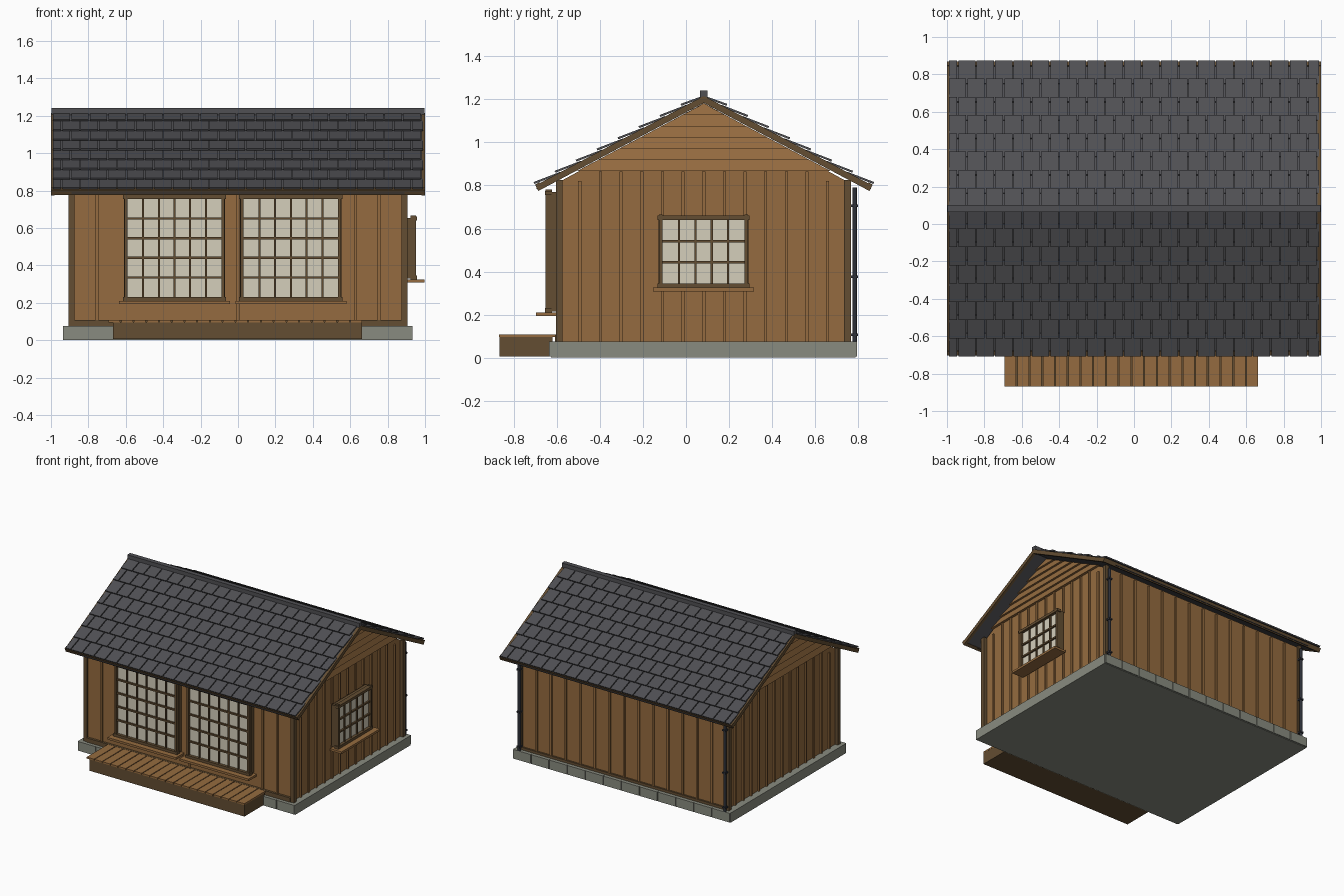
import bpy, bmesh, math

if "Cube" in bpy.data.objects:
    bpy.data.objects.remove(bpy.data.objects["Cube"])

def material(name, rgb):
    m = bpy.data.materials.new(name)
    m.diffuse_color = (*rgb, 1)
    m.use_nodes = True
    m.node_tree.nodes["Principled BSDF"].inputs["Base Color"].default_value = m.diffuse_color
    return m

WOOD = material("warm wood", (0.30, 0.148, 0.05))
TRIM = material("dark wood trim", (0.125, 0.075, 0.032))
GLASS = material("pale glass", (0.66, 0.62, 0.50))
STONE = material("grey stone", (0.25, 0.26, 0.215))
ROOF = material("dark shingle", (0.080, 0.080, 0.088))
PIPE = material("black metal", (0.025, 0.028, 0.038))

def flat(x, y, z):
    return (x, y, z)

def finish(name, bm, mat):
    bmesh.ops.recalc_face_normals(bm, faces=bm.faces)
    me = bpy.data.meshes.new(name)
    bm.to_mesh(me)
    bm.free()
    me.materials.append(mat)
    ob = bpy.data.objects.new(name, me)
    bpy.context.collection.objects.link(ob)
    return ob

def hexa(bm, bottom, top):
    """Solid between two matching point loops."""
    b = [bm.verts.new(p) for p in bottom]
    t = [bm.verts.new(p) for p in top]
    bm.faces.new(b)
    bm.faces.new(t)
    n = len(b)
    for i in range(n):
        bm.faces.new((b[i], b[(i + 1) % n], t[(i + 1) % n], t[i]))

def boxes(name, items, mat, to=flat):
    """One object from many boxes (x0, x1, y0, y1, z0, z1), mapped by 'to'."""
    bm = bmesh.new()
    for x0, x1, y0, y1, z0, z1 in items:
        c = [(x0, y0), (x1, y0), (x1, y1), (x0, y1)]
        hexa(bm, [to(x, y, z0) for x, y in c], [to(x, y, z1) for x, y in c])
    return finish(name, bm, mat)

# ---- foundation: core slab and block courses front and back
boxes("foundation", [(-0.935, 0.932, -0.628, 0.788, 0.0, 0.075)], STONE)
step = 1.867 / 12
boxes("foundation_blocks",
      [(-0.935 + i * step + 0.003, -0.935 + (i + 1) * step - 0.003, y0, y1, 0.004, 0.075)
       for i in range(12) for y0, y1 in ((-0.636, -0.626), (0.786, 0.796))], STONE)

# ---- walls with gable ends
RY, SLOPE = 0.083, 0.532          # ridge line y and roof pitch
bm = bmesh.new()
prof = [(-0.592, 0.07), (0.755, 0.07), (0.755, 0.815), (RY, 1.183), (-0.592, 0.815)]
hexa(bm, [(-0.88, y, z) for y, z in prof], [(0.88, y, z) for y, z in prof])
finish("walls", bm, WOOD)

# vertical battens on all four walls
n = 13
xs = [-0.88 + 1.76 * i / (n + 1) for i in range(1, n + 1)]
front_xs = [x for x in xs if not (-0.64 < x < -0.04 or 0.0 < x < 0.58)]
boxes("back_battens", [(x - 0.008, x + 0.008, 0.75, 0.765, 0.08, 0.80) for x in xs], WOOD)
boxes("front_battens", [(x - 0.008, x + 0.008, -0.602, -0.59, 0.08, 0.80) for x in front_xs], WOOD)
ys = [-0.59 + 1.345 * i / 14 for i in range(1, 14)]
boxes("left_battens", [(-0.892, -0.875, y - 0.007, y + 0.007, 0.075, 0.865) for y in ys[1:-1]]
      + [(-0.892, -0.875, y - 0.007, y + 0.007, 0.075, 0.82) for y in (ys[0], ys[-1])], WOOD)
right = []
for y in ys:
    top = 0.82 if y in (ys[0], ys[-1]) else 0.865
    spans = ((0.075, 0.33), (0.655, top)) if -0.13 < y < 0.29 else ((0.075, top),)
    right += [(0.875, 0.892, y - 0.007, y + 0.007, a, b) for a, b in spans]
boxes("right_battens", right, WOOD)

# lapped siding in the gables
bm = bmesh.new()
for side in (-1, 1):
    for i in range(6):
        z0, z1 = 0.867 + 0.052 * i, 0.867 + 0.052 * (i + 1)
        w0, w1 = (1.181 - z0) / SLOPE, max((1.181 - z1) / SLOPE, 0.002)
        sec = lambda x: [(side * x, RY - w0, z0), (side * x, RY + w0, z0)]
        tops = lambda x: [(side * x, RY + w1, z1), (side * x, RY - w1, z1)]
        hexa(bm, sec(0.875) + tops(0.875), sec(0.900) + tops(0.884))
finish("gable_siding", bm, WOOD)

# corner boards and base boards
boxes("corner_boards",
      [(min(s * 0.875, s * 0.905), max(s * 0.875, s * 0.905), y0, y1, 0.075, 0.825)
       for s in (-1, 1) for y0, y1 in ((-0.605, -0.573), (0.735, 0.767))], TRIM)
boxes("base_boards", [(-0.876, 0.876, -0.610, -0.59, 0.075, 0.108),
                      (-0.876, 0.876, 0.75, 0.768, 0.075, 0.095)], TRIM)

# ---- windows: u runs along the wall, d points outwards
def window(name, to, u0, u1, z0, z1, wall, cols, rows, sill_d):
    f, d1 = 0.024, wall + 0.052
    boxes(name + "_box", [(u0 + .006, u1 - .006, wall - .01, wall + .022, z0 + .004, z1 - .006)], TRIM, to)
    boxes(name + "_glass", [(u0 + .015, u1 - .015, wall + .02, wall + .029, z0 + .015, z1 - .015)], GLASS, to)
    e = 0.008
    boxes(name + "_frame",
          [(u0 + e, u0 + f, wall + .018, d1 - .003, z0, z1 + .006),
           (u1 - f, u1 - e, wall + .018, d1 - .003, z0, z1 + .006),
           (u0, u1, wall + .018, d1, z0, z0 + f - .004),
           (u0, u1, wall + .018, d1, z1 - f + .004, z1)], TRIM, to)
    a, b, c, d = u0 + f, u1 - f, z0 + f - .004, z1 - f + .004
    bars = [(a + (b - a) * i / cols - .005, a + (b - a) * i / cols + .005, wall + .025, wall + .04, c, d)
            for i in range(1, cols)]
    bars += [(a, b, wall + .025, wall + .042, c + (d - c) * i / rows - .006, c + (d - c) * i / rows + .006)
             for i in range(1, rows)]
    boxes(name + "_bars", bars, TRIM, to)
    boxes(name + "_sill", [(u0 - .02, u1 + .02, wall - .005, sill_d, z0 - .017, z0)], WOOD, to)

on_front = lambda u, d, z: (u, -d, z)
on_right = lambda u, d, z: (d, u, z)
window("front_window_left", on_front, -0.615, -0.064, 0.21, 0.775, 0.604, 6, 5, 0.698)
window("front_window_right", on_front, 0.006, 0.559, 0.21, 0.775, 0.604, 6, 5, 0.698)
window("side_window", on_right, -0.133, 0.296, 0.325, 0.66, 0.904, 5, 3, 0.998)

# ---- deck with planks
boxes("deck_skirt", [(-0.668, 0.663, -0.868, -0.62, 0.006, 0.096)], TRIM)
pitch = 1.362 / 20
boxes("deck_planks", [(-0.695 + i * pitch + .003, -0.695 + (i + 1) * pitch - .003, -0.87, -0.606, 0.095, 0.107)
                      for i in range(20)], WOOD)

# ---- roof: local coordinates x, distance down the slope, height off the slope
ang = math.atan(SLOPE)
C, S = math.cos(ang), math.sin(ang)
LEN, ROWS = 0.884, 8
for label, side in (("front", -1), ("back", 1)):
    to = lambda x, s, h, side=side: (x, RY + side * (s * C + h * S), 1.21 - s * S + h * C)
    boxes(label + "_roof_deck", [(-0.985, 0.985, 0.0, LEN - 0.01, -0.018, 0.0)], ROOF, to)
    boxes(label + "_bargeboards", [(-1.0, -0.98, 0.0, LEN, -0.023, 0.006),
                                   (0.98, 1.0, 0.0, LEN, -0.023, 0.006)], TRIM, to)
    boxes(label + "_fascia", [(-1.0, 1.0, LEN - 0.024, LEN, -0.022, 0.01)], TRIM, to)
    # staggered, lapped shingles
    bm = bmesh.new()
    ex, w, gap = LEN / ROWS, 0.0985, 0.0035
    for r in range(ROWS):
        s0, s1 = max(r * ex - 0.02, 0), (r + 1) * ex
        x = -0.992 - (w / 2 if r % 2 else 0)
        while x < 0.985:
            a, b = max(x, -0.992) + gap, min(x + w, 0.992) - gap
            if b - a > 0.01:
                lo = [to(a, s0, 0), to(b, s0, 0), to(b, s1, 0.014), to(a, s1, 0.014)]
                hi = [to(a, s0, .008), to(b, s0, .008), to(b, s1, .024), to(a, s1, .024)]
                hexa(bm, lo, hi)
            x += w
    finish(label + "_shingles", bm, ROOF)
    yg = RY + side * 0.765
    boxes(label + "_gutter", [(-0.89, 0.89, yg - 0.012, yg + 0.012, 0.783, 0.80)], PIPE)
boxes("ridge_cap", [(-0.998, 0.998, RY - 0.018, RY + 0.018, 1.205, 1.241)], ROOF)

# ---- downpipes at the back corners
for label, x in (("left", -0.885), ("right", 0.885)):
    bm = bmesh.new()
    ring = [(x + 0.011 * math.cos(k * math.pi / 6), 0.785 + 0.011 * math.sin(k * math.pi / 6)) for k in range(12)]
    hexa(bm, [(*p, 0.06) for p in ring], [(*p, 0.79) for p in ring])
    finish(label + "_downpipe", bm, PIPE)
    boxes(label + "_pipe_clips", [(x - .014, x + .014, 0.764, 0.799, z, z + 0.012) for z in (0.1, 0.37, 0.7)], PIPE)
